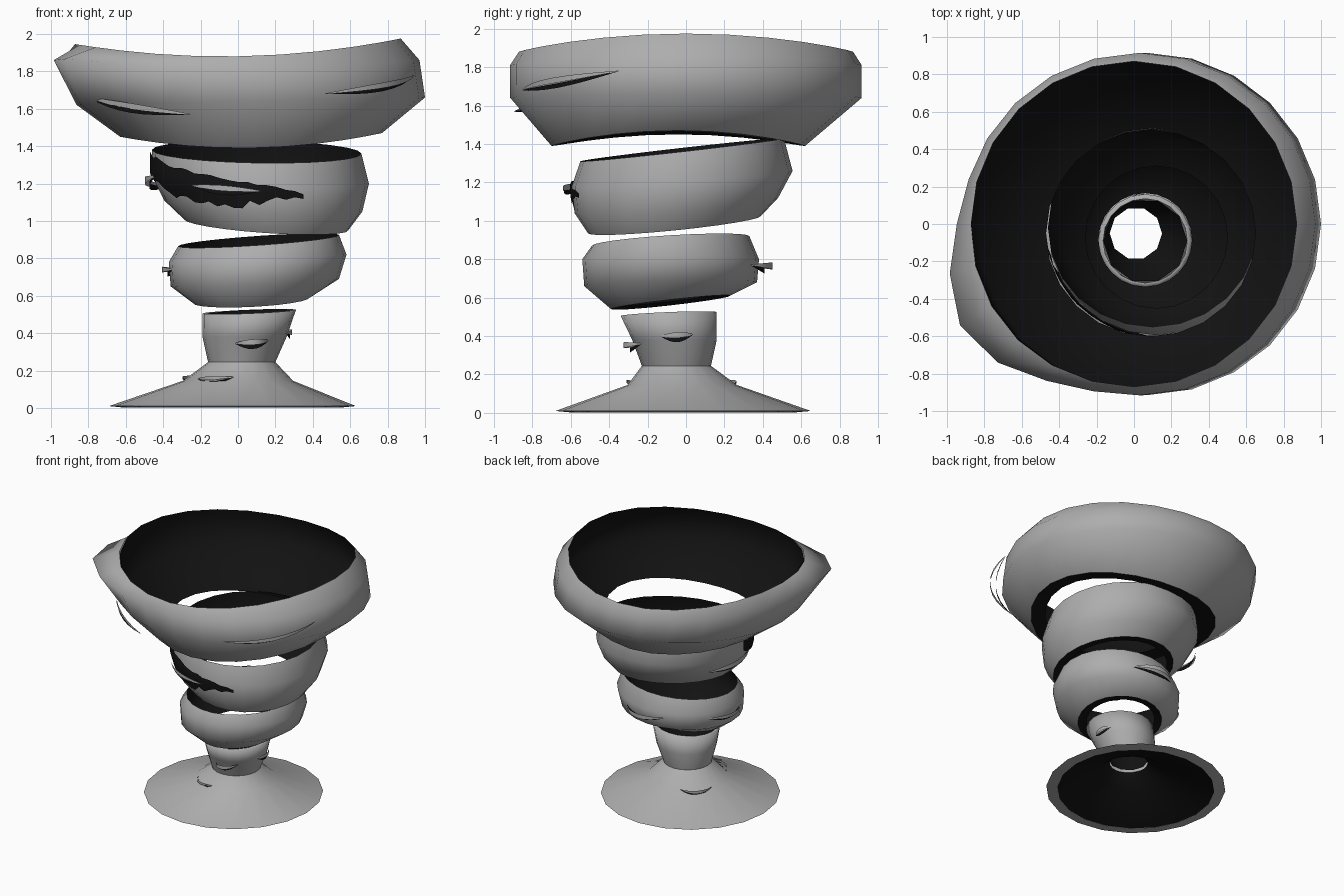
import bpy, bmesh, math, random

random.seed(4)


def material(name, v):
    m = bpy.data.materials.new(name)
    m.diffuse_color = (v, v, v, 1)
    return m


GREY = material("grey", 0.42)
BLACK = material("black", 0.006)


def finish(name, bm, mat):
    me = bpy.data.meshes.new(name)
    bm.to_mesh(me)
    bm.free()
    me.materials.append(mat)
    for p in me.polygons:
        p.use_smooth = True
    ob = bpy.data.objects.new(name, me)
    bpy.context.collection.objects.link(ob)
    return ob


def point(ring, a, bump=(0, 0, 30), grow=0.0):
    """Point at angle a on a ring (cx, cy, rx, ry, z, tilt_x, tilt_y, saddle, bump weight)."""
    cx, cy, rx, ry, z, tx, ty, sd, w = tuple(ring) + (0,) * (9 - len(ring))
    d = (math.degrees(a) - bump[0] + 180) % 360 - 180
    b = w * bump[1] * math.exp(-(d / bump[2]) ** 2)
    c, s = math.cos(a), math.sin(a)
    return (cx + (rx + b + grow) * c, cy + (ry + b + grow) * s,
            z + tx * c + ty * s + sd * math.cos(2 * a) + b * 0.2)


def strips(name, rows, mat, closed=True):
    bm = bmesh.new()
    vr = [[bm.verts.new(p) for p in r] for r in rows]
    n = len(rows[0])
    for lo, hi in zip(vr, vr[1:]):
        for i in range(n if closed else n - 1):
            j = (i + 1) % n
            bm.faces.new((lo[i], lo[j], hi[j], hi[i]))
    return finish(name, bm, mat)


def band(name, rings, mat=GREY, bump=(0, 0, 30), n=24):
    angs = [2 * math.pi * i / n for i in range(n)]
    return strips(name, [[point(r, a, bump) for a in angs] for r in rings], mat)


def shell(name, rings, lip, bump=(0, 0, 30), n=24, gap=0.02):
    """Grey outer band plus a black lining whose lower lip turns inward."""
    band(name, rings, GREY, bump, n)
    inner = []
    for k, r in enumerate(rings):
        g = 0.0 if k in (0, len(rings) - 1) else gap
        inner.append((r[0], r[1], r[2] - g, r[3] - g) + tuple(r[4:8]))
    # lining runs from the lip out to the lower edge, and from the lip up the inside
    band(name + "_lip", [inner[0], lip][::-1], BLACK, n=n)
    band(name + "_lining", ([lip] + inner[1:])[::-1], BLACK, n=n)


def wisp(name, cx, cy, r, a0, a1, z0, z1, h=0.03, bulge=0.05):
    """Thin crescent wisp around a band: grey strip with a dark crescent below it."""
    for suffix, mat, off, k_h, k_b in (("", GREY, 0.0, 1.0, 1.0),
                                       ("_shadow", BLACK, -0.025, 0.8, 0.4)):
        rows = [[], []]
        for i in range(9):
            t = i / 8
            a, k = math.radians(a0 + (a1 - a0) * t), math.sin(math.pi * t)
            x = cx + (r + bulge * k * k_b) * math.cos(a)
            y = cy + (r + bulge * k * k_b) * math.sin(a)
            z = z0 + (z1 - z0) * t + off * k
            hh = h * (0.15 + 0.85 * k) / 2 * k_h
            rows[0].append((x, y, z - hh))
            rows[1].append((x, y, z + hh))
        strips(name + suffix, rows, mat, closed=False)


# Flared foot: grey cone with under-rim, black hollow inside
foot = band("foot", [
    (-0.03, -0.015, 0.58, 0.58, 0.002),
    (-0.03, -0.015, 0.66, 0.665, 0.010),
    (0.00, -0.02, 0.295, 0.285, 0.145),
    (0.02, -0.05, 0.18, 0.18, 0.245)], n=20)
foot.modifiers.new("rim edge", 'EDGE_SPLIT').split_angle = math.radians(60)
band("foot_hollow", [
    (0.01, -0.05, 0.14, 0.14, 0.225),
    (0.00, -0.02, 0.26, 0.25, 0.125),
    (-0.03, -0.015, 0.58, 0.58, 0.003)], BLACK, n=20)

# Funnel stem with a grey top rim and black inside
band("stem", [
    (0.02, -0.05, 0.18, 0.18, 0.245),
    (0.035, -0.06, 0.225, 0.22, 0.38),
    (0.06, -0.09, 0.25, 0.25, 0.515, 0.01, 0.01),
    (0.06, -0.09, 0.225, 0.225, 0.515, 0.01, 0.01)], n=20)
band("stem_lining", [
    (0.06, -0.09, 0.225, 0.225, 0.513, 0.01, 0.01),
    (0.035, -0.06, 0.19, 0.19, 0.38),
    (0.01, -0.05, 0.14, 0.14, 0.245)], BLACK, n=10)

# Lower, middle and upper whirling bands
shell("lower_band", [
    (0.07, -0.08, 0.31, 0.31, 0.575, 0.015, 0.035),
    (0.09, -0.08, 0.45, 0.45, 0.67, 0.02, 0.01),
    (0.105, -0.08, 0.475, 0.46, 0.80, 0.02, 0.0),
    (0.11, -0.08, 0.43, 0.41, 0.895, 0.03, 0.025)],
    lip=(0.06, -0.085, 0.25, 0.25, 0.59, 0.01, 0.03))

middle = [
    (0.15, -0.06, 0.44, 0.45, 0.98, -0.03, 0.045),
    (0.135, -0.05, 0.53, 0.53, 1.08, -0.03, 0.04),
    (0.12, -0.02, 0.58, 0.575, 1.22, -0.02, 0.04),
    (0.10, -0.02, 0.56, 0.53, 1.37, -0.01, 0.06)]
shell("middle_band", middle, lip=(0.12, -0.07, 0.38, 0.38, 1.0, -0.02, 0.04))

bulge = (212, 0.17, 26)
shell("upper_band", [
    (0.07, -0.04, 0.70, 0.66, 1.425, 0.01, 0, 0.035, 0),
    (0.07, 0.0, 0.93, 0.915, 1.64, 0.02, 0, 0, 0.1),
    (0.03, 0.0, 0.94, 0.915, 1.83, 0.01, 0, 0.02, 1),
    (0.0, 0.0, 0.87, 0.87, 1.92, 0.015, 0, 0.04, 0.05)],
    lip=(0.09, -0.05, 0.56, 0.55, 1.445, 0.01, 0, 0.03), bump=bulge)

# Jagged dark tear on the front left of the middle band
cols = 22
rows = [[] for _ in range(5)]
for i in range(cols + 1):
    t = i / cols
    a = math.radians(185 + 108 * t)
    top = 2.97 - 1.15 * t + random.uniform(-0.08, 0.08) * (t > 0.05)
    low = top - max(0.12, 1.25 * math.sin(math.pi * (0.2 + 0.78 * t))) + random.uniform(-0.12, 0.12)
    for k in range(5):
        v = min(max(low + (top - low) * k / 4, 0.1), 2.97)
        s = int(v)
        f = v - s
        p, q = point(middle[s], a, grow=0.012), point(middle[s + 1], a, grow=0.012)
        rows[k].append([p[m] + (q[m] - p[m]) * f for m in range(3)])
strips("tear", rows, BLACK, closed=False)

# Wind wisps around the bands
wisps = [
    (0.07, 0.0, 0.94, -65, -22, 1.68, 1.78, 0.03, 0.07),
    (0.07, 0.0, 0.95, 205, 250, 1.66, 1.57, 0.03, 0.01),
    (0.12, -0.04, 0.595, 232, 270, 1.19, 1.16, 0.03, 0.02),
    (0.12, -0.04, 0.58, 150, 195, 1.18, 1.24, 0.04, 0.04),
    (0.10, -0.08, 0.46, 65, 110, 0.77, 0.76, 0.035, 0.07),
    (0.10, -0.08, 0.46, 150, 195, 0.74, 0.74, 0.03, 0.05),
    (0.04, -0.06, 0.21, 255, 305, 0.345, 0.36, 0.03, 0.06),
    (0.04, -0.06, 0.23, -18, 25, 0.40, 0.41, 0.03, 0.02),
    (0.0, -0.02, 0.28, 220, 265, 0.155, 0.165, 0.02, 0.03),
    (0.0, -0.02, 0.31, 115, 160, 0.16, 0.16, 0.025, 0.05),
]
for i, w in enumerate(wisps):
    wisp(f"wind_wisp_{i + 1}", *w)
